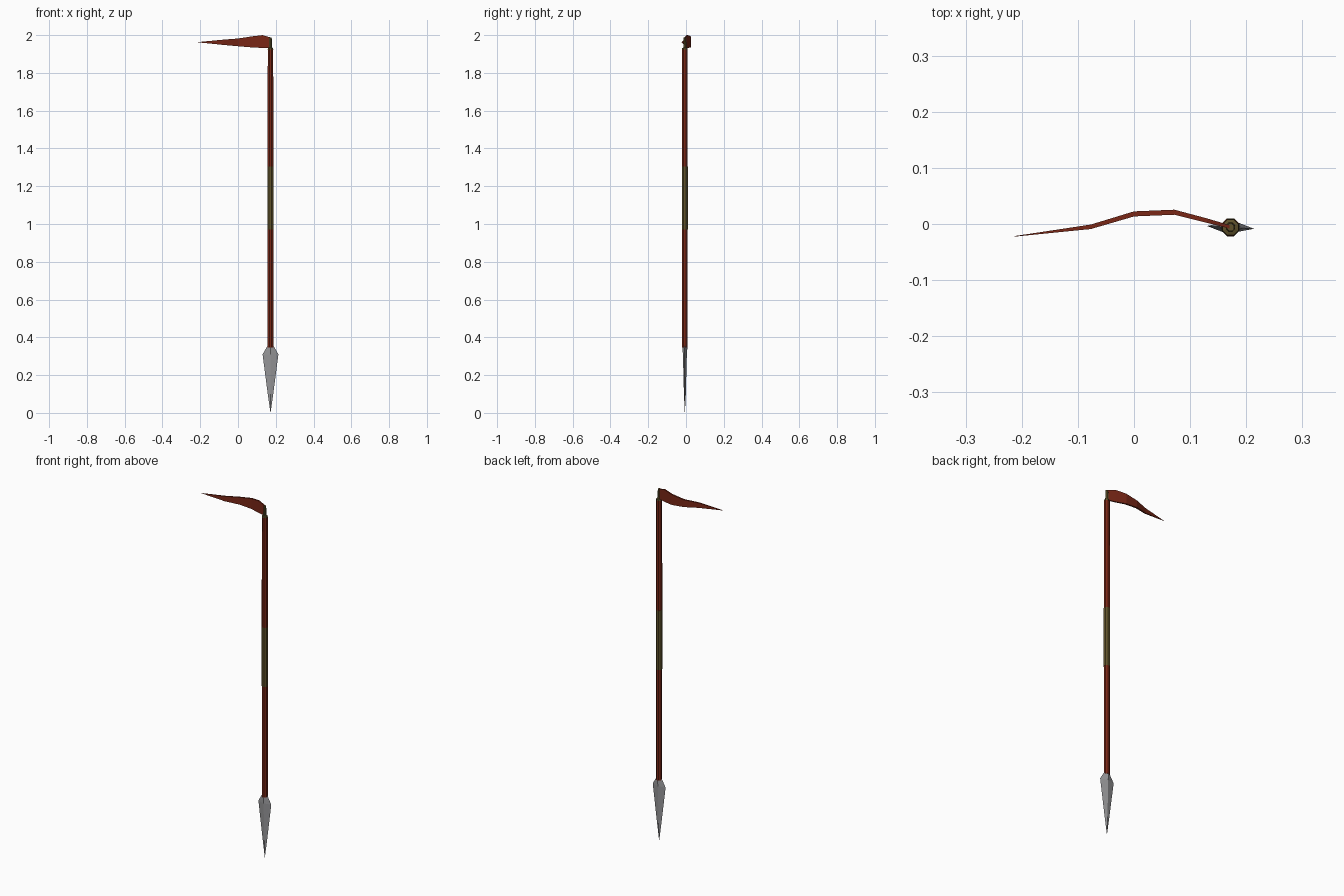
import bpy, bmesh, math

if "Cube" in bpy.data.objects:
    bpy.data.objects.remove(bpy.data.objects["Cube"])

CX, CY = 0.172, -0.006   # axis of the pole


def material(name, rgb):
    m = bpy.data.materials.new(name)
    m.diffuse_color = (*rgb, 1)
    m.use_nodes = True
    m.node_tree.nodes["Principled BSDF"].inputs["Base Color"].default_value = m.diffuse_color
    return m


red = material("dark red", (0.19, 0.020, 0.008))
olive = material("olive wrap", (0.115, 0.085, 0.024))
steel = material("grey steel", (0.31, 0.31, 0.32))


def loft(name, rings, mat):
    """Join equal-sized rings of points into a closed, flat-shaded skin."""
    bm = bmesh.new()
    vs = [[bm.verts.new(p) for p in r] for r in rings]
    n = len(rings[0])
    for a, b in zip(vs, vs[1:]):
        for i in range(n):
            j = (i + 1) % n
            bm.faces.new((a[i], a[j], b[j], b[i]))
    bm.faces.new(vs[0][::-1])
    bm.faces.new(vs[-1])
    bmesh.ops.remove_doubles(bm, verts=bm.verts, dist=0.00002)
    bmesh.ops.recalc_face_normals(bm, faces=bm.faces)
    me = bpy.data.meshes.new(name)
    bm.to_mesh(me)
    bm.free()
    me.materials.append(mat)
    ob = bpy.data.objects.new(name, me)
    bpy.context.collection.objects.link(ob)
    return ob


def ring(z, rx, ry, n, turn=0.0):
    """Polygon around the pole axis."""
    out = []
    for i in range(n):
        a = 2 * math.pi * i / n
        x, y = rx * math.cos(a), ry * math.sin(a)
        out.append((CX + x * math.cos(turn) - y * math.sin(turn),
                    CY + x * math.sin(turn) + y * math.cos(turn), z))
    return out


def pole(name, profile, mat, n=8):
    loft(name, [ring(z, r, r, n, math.pi / n) for z, r in profile], mat)


# Pole sections, grip and top fitting
pole("lower_shaft", [(0.345, 0.016), (0.97, 0.016)], red)
pole("grip", [(0.97, 0.0172), (1.305, 0.0172)], olive)
pole("upper_shaft", [(1.305, 0.0165), (1.70, 0.0160), (1.925, 0.0155)], red)
pole("top_fitting", [(1.925, 0.0160), (1.932, 0.0150), (1.934, 0.009), (1.988, 0.007)], olive)

# Spear blade: diamond section, slightly turned about the pole
blade = [(0.0, 0.0004, 0.0004), (0.10, 0.0145, 0.005), (0.31, 0.042, 0.0105),
         (0.345, 0.022, 0.0135), (0.356, 0.014, 0.0135)]
loft("blade", [ring(z, rx, ry, 4, -0.06) for z, rx, ry in blade], steel)

# Pennant: x, y, bottom z, top z, half thickness
pennant = [(0.174, -0.006, 1.933, 1.987, 0.003), (0.130, 0.006, 1.932, 2.000, 0.004),
           (0.072, 0.021, 1.935, 1.993, 0.0045), (0.000, 0.018, 1.941, 1.982, 0.0045),
           (-0.077, -0.005, 1.948, 1.976, 0.004), (-0.213, -0.022, 1.962, 1.963, 0.0005)]
loft("pennant", [[(x, y - t, lo), (x, y + t, lo), (x, y + t, hi), (x, y - t, hi)]
                 for x, y, lo, hi, t in pennant], red)
